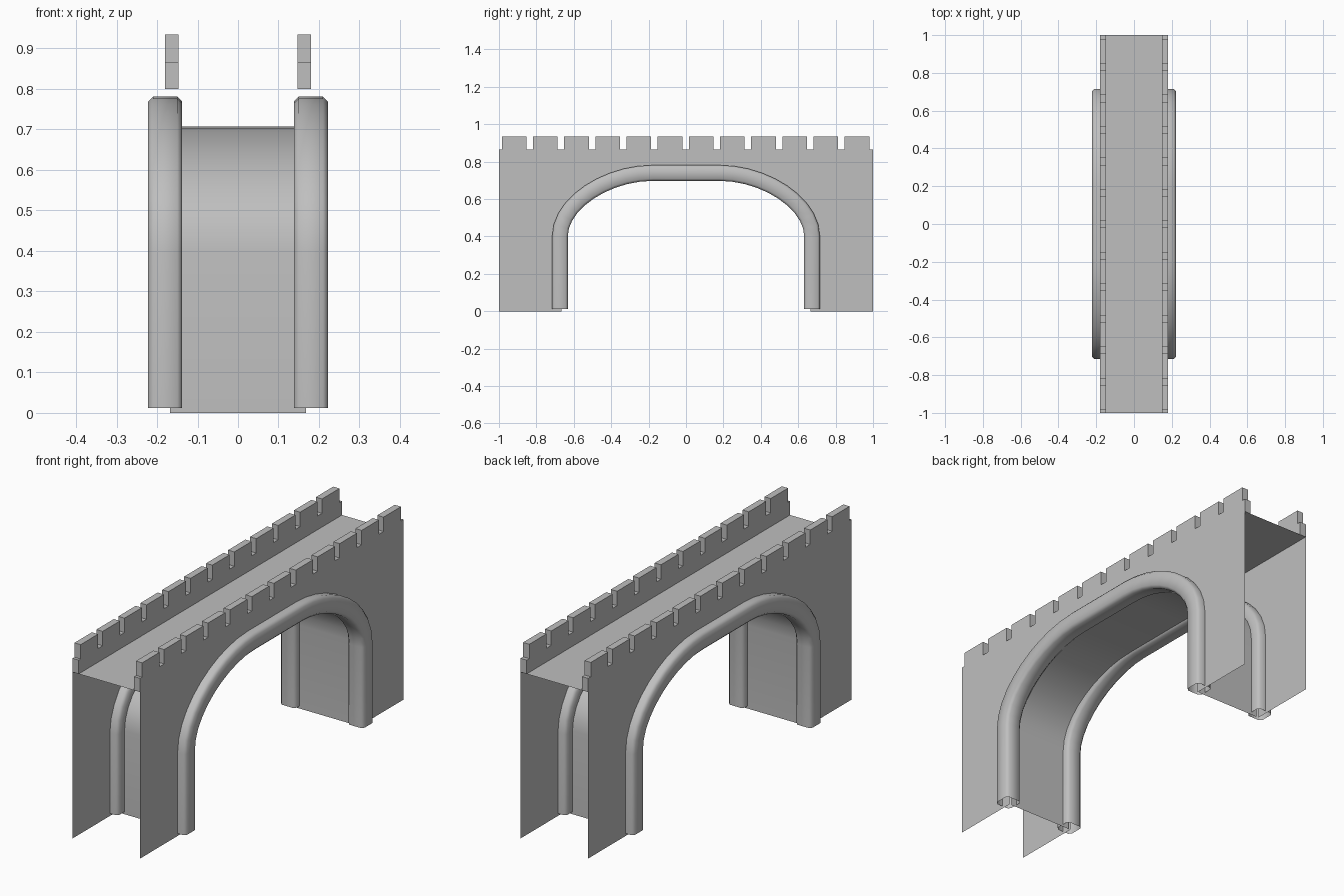
import bpy, bmesh
from mathutils import Vector
from mathutils.geometry import interpolate_bezier

if "Cube" in bpy.data.objects:
    bpy.data.objects.remove(bpy.data.objects["Cube"])

stone = bpy.data.materials.new("grey stone")
stone.use_nodes = True
GREY = (0.52, 0.52, 0.52, 1)
stone.diffuse_color = GREY
stone.node_tree.nodes["Principled BSDF"].inputs["Base Color"].default_value = GREY

WALL_X, INNER_X, SOFFIT_X = 0.18, 0.147, 0.168
DECK_Z, SILL_Z, TOP_Z = 0.80, 0.866, 0.935


def make(name, bm, smooth=None):
    bmesh.ops.recalc_face_normals(bm, faces=bm.faces)
    mesh = bpy.data.meshes.new(name)
    bm.to_mesh(mesh)
    bm.free()
    mesh.materials.append(stone)
    ob = bpy.data.objects.new(name, mesh)
    bpy.context.collection.objects.link(ob)
    if smooth:
        bpy.ops.object.select_all(action="DESELECT")
        ob.select_set(True)
        bpy.context.view_layer.objects.active = ob
        bpy.ops.object.shade_smooth_by_angle(angle=smooth)
    return ob


def bridge(bm, a, b):
    for i in range(len(a) - 1):
        bm.faces.new((a[i], a[i + 1], b[i + 1], b[i]))


def arch(leg_y, foot_z, crown_z):
    """Flattened arch as (y, z) points, from the -y foot to the +y foot."""
    curve = interpolate_bezier(Vector((leg_y, 0.40)), Vector((leg_y, 0.58)),
                               Vector((0.42, crown_z)), Vector((0.18, crown_z)), 11)
    half = [(leg_y, foot_z)] + [(p[0], p[1]) for p in curve]
    return [(-y, z) for y, z in half] + half[::-1]


opening = arch(0.665, 0.0, 0.707)

# Battlement outline with twelve merlons
crenels = [(-1, DECK_Z), (-1, SILL_Z)]
for i in range(12):
    y0 = -0.985 + i / 6
    y1 = y0 + 0.132
    crenels += [(y0, SILL_Z), (y0, TOP_Z), (y1, TOP_Z), (y1, SILL_Z)]
crenels += [(1, SILL_Z), (1, DECK_Z)]

# Side walls: pierced sheet with a thick parapet on top
for side, name in ((1, "left_wall"), (-1, "right_wall")):
    bm = bmesh.new()
    outer = [bm.verts.new((side * WALL_X, y, z)) for y, z in crenels]
    inner = [bm.verts.new((side * INNER_X, y, z)) for y, z in crenels]
    feet = [bm.verts.new((side * WALL_X, y, 0)) for y in (1, -1)]
    hole = [bm.verts.new((side * WALL_X, y, z)) for y, z in opening]
    bm.faces.new(outer + [feet[0]] + hole[::-1] + [feet[1]])
    bm.faces.new(inner)
    bridge(bm, outer, inner)
    make(name, bm)

# Road deck
bm = bmesh.new()
bm.faces.new([bm.verts.new((x * WALL_X, y, DECK_Z))
              for x, y in ((-1, -1), (1, -1), (1, 1), (-1, 1))])
make("deck", bm)

# Arch underside
bm = bmesh.new()
rows = [[bm.verts.new((x, y, z)) for y, z in opening] for x in (-SOFFIT_X, SOFFIT_X)]
bridge(bm, *rows)
make("arch_underside", bm, 0.6)

# Hollow rounded trim swept along both arch edges
R, C = 0.042, 0.030
section = [(R, -C), (R, C), (C, R), (-C, R), (-R, C), (-R, -C), (-C, -R), (C, -R)]
path = [Vector(p) for p in arch(0.674, 0.012, 0.739)]
for side, name in ((1, "left_arch_trim"), (-1, "right_arch_trim")):
    bm = bmesh.new()
    rings = []
    for i, p in enumerate(path):
        d = (path[min(i + 1, len(path) - 1)] - path[max(i - 1, 0)]).normalized()
        if i in (0, len(path) - 1):
            d = Vector((0, 1 if i == 0 else -1))
        n = Vector((-d.y, d.x))
        ring = [bm.verts.new((side * WALL_X + u, p.x + n.x * v, p.y + n.y * v))
                for u, v in section]
        rings.append(ring + ring[:1])
    for a, b in zip(rings, rings[1:]):
        bridge(bm, a, b)
    make(name, bm, 0.9)
